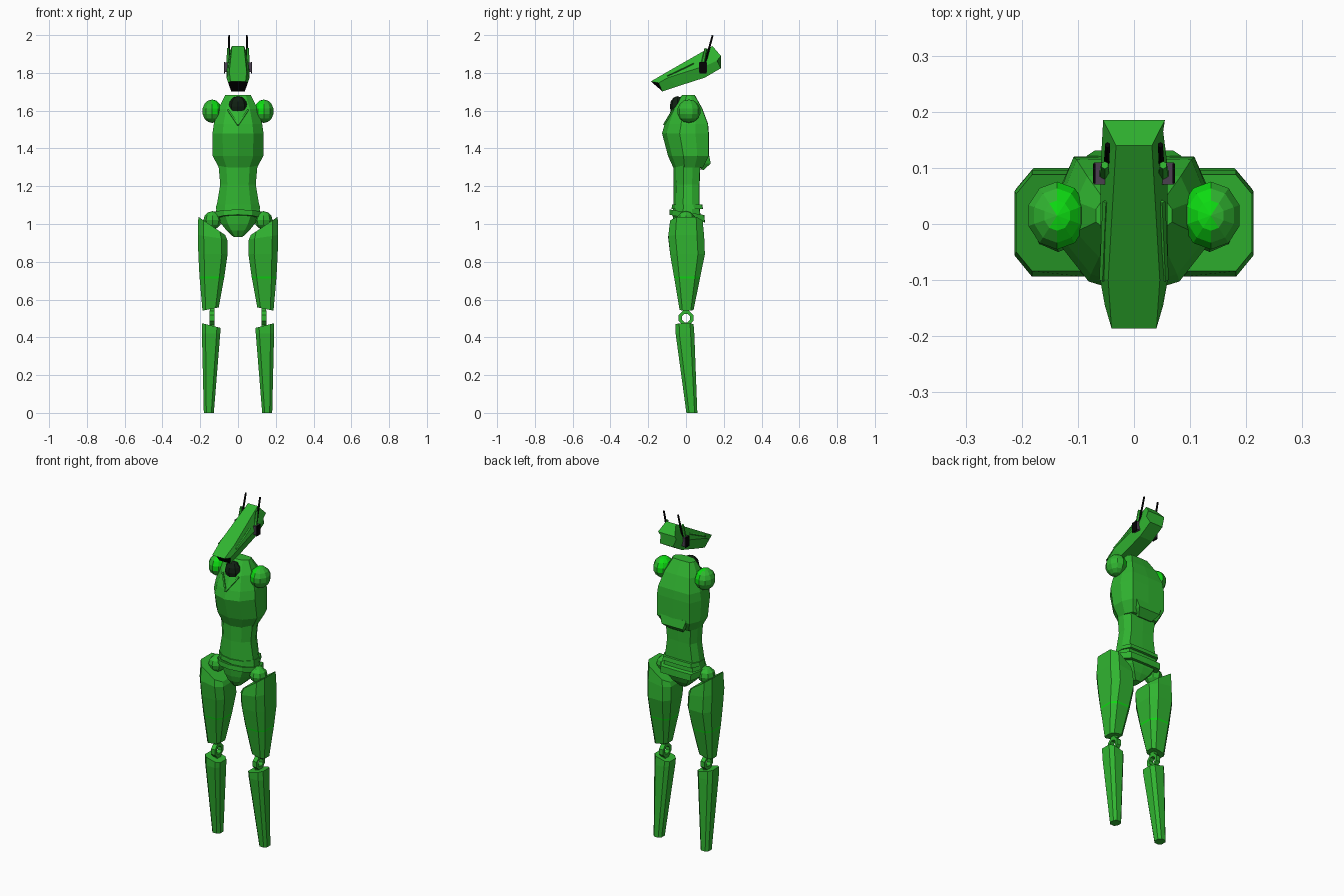
import bpy, bmesh, math
from mathutils import Vector, Matrix

if "Cube" in bpy.data.objects:
    bpy.data.objects.remove(bpy.data.objects["Cube"])


def material(name, rgb):
    m = bpy.data.materials.new(name)
    m.diffuse_color = (*rgb, 1)
    m.use_nodes = True
    m.node_tree.nodes["Principled BSDF"].inputs["Base Color"].default_value = m.diffuse_color
    return m


GREEN = material("leaf green", (0.03, 0.46, 0.03))
BRIGHT = material("bright green", (0.004, 0.72, 0.006))
DARK = material("dark green black", (0.005, 0.014, 0.006))
BLACK = material("black", (0.001, 0.001, 0.001))
GREY = material("purple grey", (0.07, 0.05, 0.08))


def finish(bm, name, mats):
    bmesh.ops.recalc_face_normals(bm, faces=bm.faces)
    me = bpy.data.meshes.new(name)
    bm.to_mesh(me)
    bm.free()
    for m in mats:
        me.materials.append(m)
    ob = bpy.data.objects.new(name, me)
    bpy.context.collection.objects.link(ob)
    return ob


def loft(name, rings, mats=(GREEN,), band=None, cap=0):
    """Skin closed rings; 'band' gets the second material, 'cap' colours the first cap."""
    bm = bmesh.new()
    vs = [[bm.verts.new(p) for p in r] for r in rings]
    n = len(vs[0])
    for k in range(len(vs) - 1):
        for i in range(n):
            j = (i + 1) % n
            f = bm.faces.new((vs[k][i], vs[k][j], vs[k + 1][j], vs[k + 1][i]))
            f.material_index = 1 if k == band else 0
    bm.faces.new(vs[0][::-1]).material_index = cap
    bm.faces.new(vs[-1])
    return finish(bm, name, mats)


def body_ring(z, w, yf, yb, slope=0.0):
    """Ten-sided torso section with a slight front ridge."""
    d = yb - yf
    half = [(0.6 * w, yf + 0.1 * d), (w, yf + 0.38 * d),
            (w, yf + 0.72 * d), (0.8 * w, yb)]
    pts = [(0, yf)] + half + [(0, yb + 0.002)] + [(-x, y) for x, y in half[::-1]]
    return [(x, y, z + slope * y) for x, y in pts]


def limb_ring(s, z, x0, x1, y0, y1, slope=0.0, c=0.4):
    """Chamfered rectangle, optionally tilted toward the outside; s picks the side."""
    cx, cy, hx, hy = (x0 + x1) / 2, (y0 + y1) / 2, (x1 - x0) / 2, (y1 - y0) / 2
    a = 1 - c
    pts = [(1, -a), (1, a), (a, 1), (-a, 1), (-1, a), (-1, -a), (-a, -1), (a, -1)]
    return [(s * (cx + px * hx), cy + py * hy, z + slope * px * hx) for px, py in pts]


def box(name, centre, size, mat, tilt=0.0):
    bm = bmesh.new()
    bmesh.ops.create_cube(bm, size=1, matrix=Matrix.Translation(centre)
                          @ Matrix.Rotation(tilt, 4, 'X') @ Matrix.Diagonal((*size, 1)))
    return finish(bm, name, [mat])


def rod(name, a, b, r, mat, r2=None, sides=6):
    a, b = Vector(a), Vector(b)
    d = b - a
    bm = bmesh.new()
    m = Matrix.Translation((a + b) / 2) @ d.to_track_quat('Z', 'Y').to_matrix().to_4x4()
    bmesh.ops.create_cone(bm, cap_ends=True, segments=sides, radius1=r,
                          radius2=r if r2 is None else r2, depth=d.length, matrix=m)
    return finish(bm, name, [mat])


def ball(name, centre, radii, mats, rule=None, seg=10, rows=7):
    bm = bmesh.new()
    bmesh.ops.create_uvsphere(bm, u_segments=seg, v_segments=rows, radius=1)
    if rule:
        for f in bm.faces:
            f.material_index = int(rule(f.calc_center_median()))
    bm.transform(Matrix.Translation(centre) @ Matrix.Diagonal((*radii, 1)))
    return finish(bm, name, mats)


# Chest, waist and pelvis
loft("chest", [body_ring(*r) for r in [
    (1.30, 0.102, -0.068, 0.09), (1.36, 0.134, -0.095, 0.12),
    (1.48, 0.135, -0.127, 0.119), (1.53, 0.128, -0.112, 0.115),
    (1.61, 0.104, -0.075, 0.085), (1.682, 0.068, -0.022, 0.045)]])
loft("waist", [body_ring(*r) for r in [
    (1.04, 0.12, -0.072, 0.075), (1.10, 0.112, -0.067, 0.07),
    (1.21, 0.094, -0.065, 0.07), (1.32, 0.104, -0.067, 0.075)]])
loft("pelvis", [body_ring(*r) for r in [
    (0.93, 0.022, -0.035, 0.035), (0.965, 0.06, -0.055, 0.06),
    (1.0, 0.088, -0.065, 0.075), (1.05, 0.115, -0.07, 0.075)]])
loft("upper_belt", [body_ring(1.08, 0.117, -0.076, 0.088),
                    body_ring(1.104, 0.114, -0.074, 0.084)])
loft("lower_belt", [body_ring(1.03, 0.122, -0.088, 0.098, -0.22),
                    body_ring(1.063, 0.124, -0.086, 0.096, -0.16)])

# Lower back flap, tapered downward
loft("back_flap", [
    [(-0.045, 0.08, 1.29), (0.045, 0.08, 1.29), (0.045, 0.092, 1.285), (-0.045, 0.092, 1.285)],
    [(-0.07, 0.07, 1.32), (0.07, 0.07, 1.32), (0.07, 0.131, 1.32), (-0.07, 0.131, 1.32)],
    [(-0.085, 0.06, 1.37), (0.085, 0.06, 1.37), (0.085, 0.121, 1.37), (-0.085, 0.121, 1.37)]])

# Neck socket set in the upper chest, with a V-shaped collar below
ball("neck_socket", (0, -0.046, 1.622), (0.05, 0.04, 0.055), [DARK], seg=8, rows=6)
for s in (-1, 1):
    rod("collar_edge", (0, -0.117, 1.525), (s * 0.053, -0.069, 1.605), 0.006, GREEN, 0.006, 4)

# Head: long wedge, black under the snout
def head_ring(*half):
    return list(half) + [(-x, y, z) for x, y, z in half[::-1]]


loft("head", [
    head_ring((0.04, -0.186, 1.755), (0.052, -0.145, 1.747), (0.036, -0.125, 1.702)),
    head_ring((0.046, -0.10, 1.805), (0.061, -0.095, 1.775), (0.042, -0.05, 1.727)),
    head_ring((0.032, 0.14, 1.942), (0.059, 0.11, 1.84), (0.042, 0.10, 1.775)),
    head_ring((0.055, 0.185, 1.89), (0.052, 0.165, 1.865), (0.042, 0.185, 1.825))],
    (GREEN, BLACK), cap=1)

for s in (-1, 1):
    # Cheek ridge and antenna assembly
    rod("cheek_ridge", (s * 0.056, -0.10, 1.785), (s * 0.050, 0.04, 1.852), 0.006, GREEN, sides=4)
    box("ear_mount", (s * 0.058, 0.09, 1.83), (0.026, 0.04, 0.05), GREY)
    box("ear_plate", (s * 0.071, 0.09, 1.828), (0.005, 0.036, 0.06), BLACK)
    rod("ear_base", (s * 0.052, 0.088, 1.845), (s * 0.052, 0.105, 1.93), 0.011, GREEN, 0.007)
    rod("antenna", (s * 0.050, 0.09, 1.81), (s * 0.047, 0.141, 1.999), 0.006, BLACK, 0.005)

    # Shoulder and hip balls
    ball("shoulder", (s * 0.137, 0.015, 1.597), (0.055, 0.062, 0.062), [GREEN, BRIGHT],
         lambda p, s=s: -0.75 < p.x * s < 0.15 and p.z > -0.3)
    ball("hip_ball", (s * 0.135, 0.0, 1.02), (0.048, 0.05, 0.048), [GREEN], seg=8, rows=6)

    # Thigh with a thin bright stripe
    loft("thigh", [
        limb_ring(s, 0.55, 0.102, 0.188, -0.034, 0.040, -0.2),
        limb_ring(s, 0.712, 0.074, 0.203, -0.062, 0.074),
        limb_ring(s, 0.722, 0.072, 0.204, -0.064, 0.076),
        limb_ring(s, 0.84, 0.055, 0.210, -0.084, 0.100),
        limb_ring(s, 0.93, 0.057, 0.213, -0.094, 0.096, 0.15),
        limb_ring(s, 0.99, 0.068, 0.210, -0.084, 0.088, 0.68)],
        (GREEN, BRIGHT), band=1)

    # Knee: flat ring about the sideways axis, with links into both leg parts
    prof = [(-0.013, 0.024), (0.013, 0.024), (0.013, 0.042), (-0.013, 0.042)]
    bm = bmesh.new()
    n = 8
    vs = [[bm.verts.new((s * 0.137 + x, r * math.cos(math.tau * (k + 0.5) / n),
                         0.502 + r * math.sin(math.tau * (k + 0.5) / n)))
           for x, r in prof] for k in range(n)]
    for k in range(n):
        for i in range(4):
            j, m = (i + 1) % 4, (k + 1) % n
            bm.faces.new((vs[k][i], vs[k][j], vs[m][j], vs[m][i]))
    finish(bm, "knee_ring", [GREEN])
    for z in (0.453, 0.552):
        box("knee_link", (s * 0.137, 0, z), (0.024, 0.034, 0.032), GREEN)

    # Shin tapering to the ground
    loft("shin", [
        limb_ring(s, 0.0, 0.128, 0.181, 0.002, 0.060, c=0.5),
        limb_ring(s, 0.42, 0.094, 0.191, -0.055, 0.044),
        limb_ring(s, 0.462, 0.092, 0.191, -0.055, 0.040, 0.25)])
